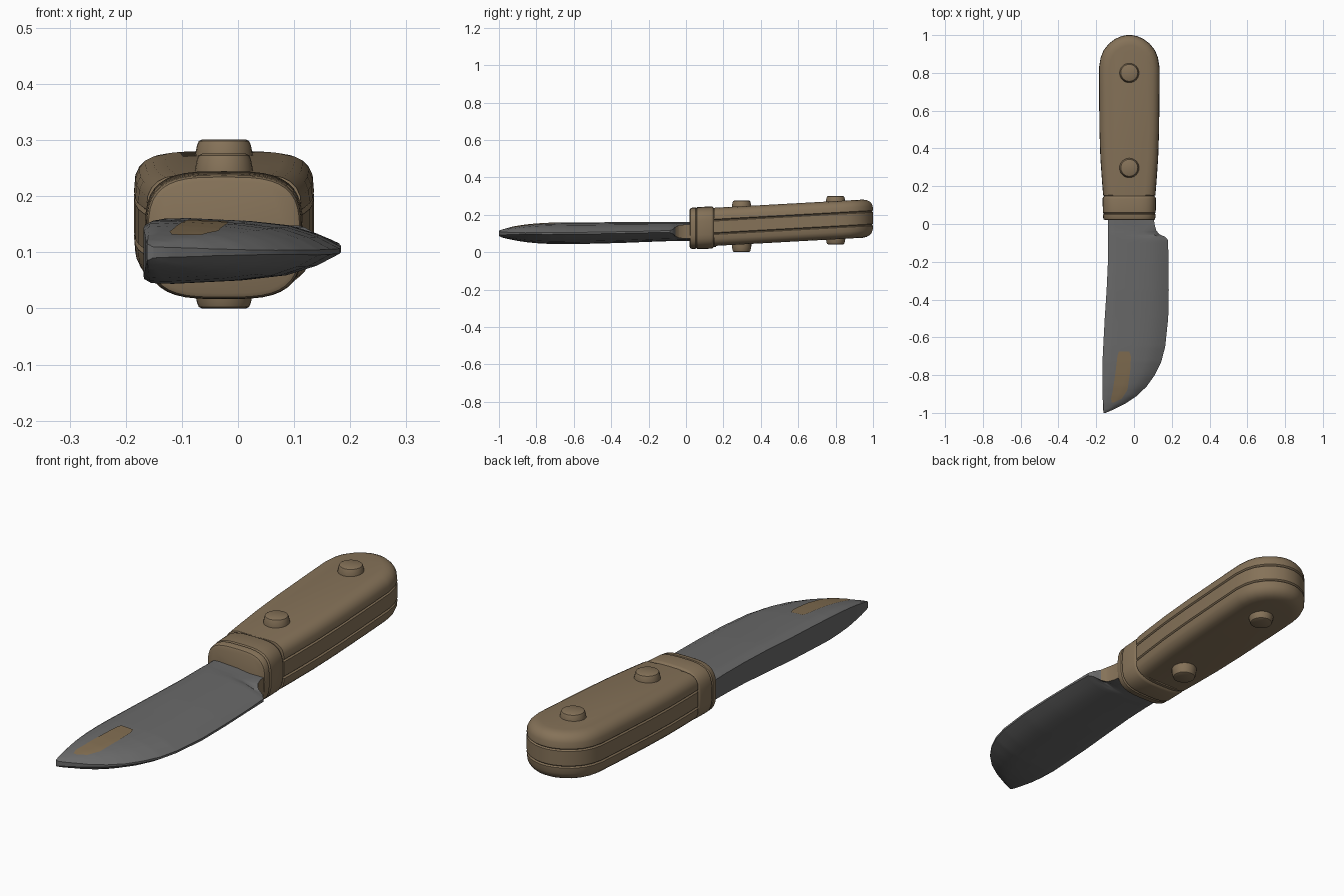
import bpy, bmesh, math
from mathutils import Vector

if "Cube" in bpy.data.objects:
    bpy.data.objects.remove(bpy.data.objects["Cube"])


def material(name, rgb):
    m = bpy.data.materials.new(name)
    m.diffuse_color = (*rgb, 1)
    m.use_nodes = True
    m.node_tree.nodes["Principled BSDF"].inputs["Base Color"].default_value = m.diffuse_color
    return m


WOOD = material("tan_brown", (0.235, 0.168, 0.098))
STEEL = material("grey_steel", (0.14, 0.14, 0.14))
STAIN = material("rust_brown", (0.215, 0.15, 0.08))


def loft(name, rings, mats, caps=True, closed=True, rule=None):
    """Skin a list of equal-length point rings."""
    bm = bmesh.new()
    rows = [[bm.verts.new(p) for p in r] for r in rings]
    n = len(rows[0])
    for a, b in zip(rows, rows[1:]):
        for i in range(n if closed else n - 1):
            j = (i + 1) % n
            bm.faces.new((a[i], a[j], b[j], b[i]))
    if caps:
        bm.faces.new(rows[0])
        bm.faces.new(rows[-1])
        bmesh.ops.recalc_face_normals(bm, faces=bm.faces)
    bm.normal_update()
    if rule:
        for f in bm.faces:
            f.material_index = rule(f)
    me = bpy.data.meshes.new(name)
    bm.to_mesh(me)
    bm.free()
    for m in mats:
        me.materials.append(m)
    ob = bpy.data.objects.new(name, me)
    bpy.context.collection.objects.link(ob)
    bpy.ops.object.select_all(action='DESELECT')
    ob.select_set(True)
    bpy.context.view_layer.objects.active = ob
    bpy.ops.object.shade_smooth_by_angle(angle=math.radians(35))
    return ob


def interp(table, t):
    """Linear lookup in rows (t, values...), t ascending."""
    if t <= table[0][0]:
        return table[0][1:]
    for a, b in zip(table, table[1:]):
        if t <= b[0]:
            k = (t - a[0]) / (b[0] - a[0])
            return [p + (q - p) * k for p, q in zip(a[1:], b[1:])]
    return table[-1][1:]


CX = -0.025  # handle centre line

# handle: stacked outline with two side grooves and rounded outer edges
half = [(0.15, 0.138), (0.22, 0.144), (0.35, 0.153), (0.5, 0.158), (0.7, 0.16),
        (0.83, 0.16), (0.88, 0.152), (0.92, 0.136), (0.955, 0.108),
        (0.98, 0.075), (0.995, 0.04), (1.0, 0.014)]
outline = [Vector((w, y)) for y, w in half]
outline += [Vector((-p.x, p.y)) for p in reversed(outline)]


def inset(pts, d):
    out = []
    for i, p in enumerate(pts):
        t = pts[min(i + 1, len(pts) - 1)] - pts[max(i - 1, 0)]
        nrm = Vector((-t.y, t.x)).normalized()
        out.append(p + nrm * d)
    return out


side = [(0.0, 0), (0.031, 0), (0.036, 0.006), (0.041, 0), (0.065, 0.002),
        (0.08, 0.009), (0.091, 0.02), (0.098, 0.034), (0.102, 0.055)]
side = [(-z, d) for z, d in reversed(side[1:])] + side
loft("handle", [[(CX + p.x, p.y, 0.127 + 0.055 * p.y + z) for p in inset(outline, d)]
                for z, d in side], [WOOD])


# bolster: rounded collar in front of the handle
def collar(y, grow, n=40):
    pts = []
    for i in range(n):
        a = math.tau * i / n
        c, s = math.cos(a), math.sin(a)
        pts.append((CX + (0.14 + grow) * math.copysign(abs(c) ** 0.6, c), y,
                    0.127 + 0.04 * (y - 0.02) + (0.112 + grow) * math.copysign(abs(s) ** 0.6, s)))
    return pts


loft("bolster", [collar(y, g) for y, g in
                 [(0.02, -0.012), (0.024, -0.005), (0.032, -0.002), (0.05, -0.001),
                  (0.055, -0.005), (0.06, 0), (0.135, 0.001), (0.143, -0.002),
                  (0.147, -0.007), (0.16, -0.007)]], [WOOD])

# two pins through the handle
for name, y, zc, h in (("front_pin", 0.297, 0.138, 0.138), ("rear_pin", 0.8, 0.171, 0.13)):
    prof = [(0, 0.052), (h - 0.03, 0.052), (h - 0.01, 0.048), (h - 0.003, 0.045), (h, 0.039)]
    prof = [(-z, r) for z, r in reversed(prof[1:])] + prof
    loft(name, [[(CX + r * math.cos(math.tau * i / 24), y + r * math.sin(math.tau * i / 24), zc + z)
                 for i in range(24)] for z, r in prof], [WOOD])

# blade stations: y, spine x, edge x, half thickness, centre z, edge thickness factor
stations = [(-1.0, -0.162, -0.15, 0.014, 0.1, 0.7), (-0.985, -0.163, -0.115, 0.021, 0.1, 0.4),
            (-0.95, -0.165, -0.045, 0.03, 0.1, 0.2), (-0.91, -0.166, 0.015, 0.038, 0.1, 0.12),
            (-0.86, -0.168, 0.067, 0.046, 0.1, 0.08), (-0.8, -0.168, 0.11, 0.052, 0.1, 0.08),
            (-0.73, -0.167, 0.144, 0.056, 0.1, 0.08), (-0.65, -0.163, 0.165, 0.057, 0.101, 0.08),
            (-0.5, -0.155, 0.181, 0.057, 0.102, 0.08), (-0.35, -0.145, 0.184, 0.056, 0.105, 0.08),
            (-0.2, -0.138, 0.183, 0.053, 0.108, 0.08), (-0.085, -0.137, 0.18, 0.051, 0.11, 0.12),
            (-0.068, -0.137, 0.166, 0.051, 0.11, 0.25), (-0.055, -0.137, 0.135, 0.051, 0.11, 0.5),
            (-0.035, -0.137, 0.118, 0.05, 0.11, 0.7), (0.0, -0.137, 0.108, 0.05, 0.11, 0.75),
            (0.04, -0.137, 0.105, 0.05, 0.11, 0.75)]
section = [(0, 0.85), (0.04, 0.98), (0.15, 1), (0.5, 0.9), (0.72, 0.75), (0.88, 0.45)]


def blade_half(u, edge):
    return interp([(a, max(f, edge)) for a, f in section] + [(1, edge)], u)[0]


def blade_ring(y):
    xs, xe, h, zc, e = interp(stations, y)
    us = [u for u, f in section] + [1]
    top = [(xs + (xe - xs) * u, y, zc + h * blade_half(u, e)) for u in us]
    return top + [(x, y, 2 * zc - z) for x, y, z in reversed(top)]


ys = sorted({s[0] for s in stations} | {round(-0.98 + 0.02 * i, 3) for i in range(48)})
loft("blade", [blade_ring(y) for y in ys], [STEEL, WOOD],
     rule=lambda f: int(f.calc_center_median().y > -0.065 and f.normal.x > 0.4))

# rust patch: thin sheet following the top of the blade near the tip
patch = [(-0.945, -0.118, -0.105), (-0.925, -0.122, -0.065), (-0.88, -0.112, -0.035),
         (-0.78, -0.097, -0.02), (-0.7, -0.088, -0.016), (-0.675, -0.08, -0.025)]
rows = []
for k in range(28):
    y = -0.945 + 0.01 * k
    x0, x1 = interp(patch, y)
    xs, xe, h, zc, e = interp(stations, y)
    rows.append([])
    for i in range(7):
        x = x0 + (x1 - x0) * i / 6
        rows[-1].append((x, y, zc + h * blade_half((x - xs) / (xe - xs), e) + 0.003))
loft("rust_patch", rows, [STAIN], caps=False, closed=False)
